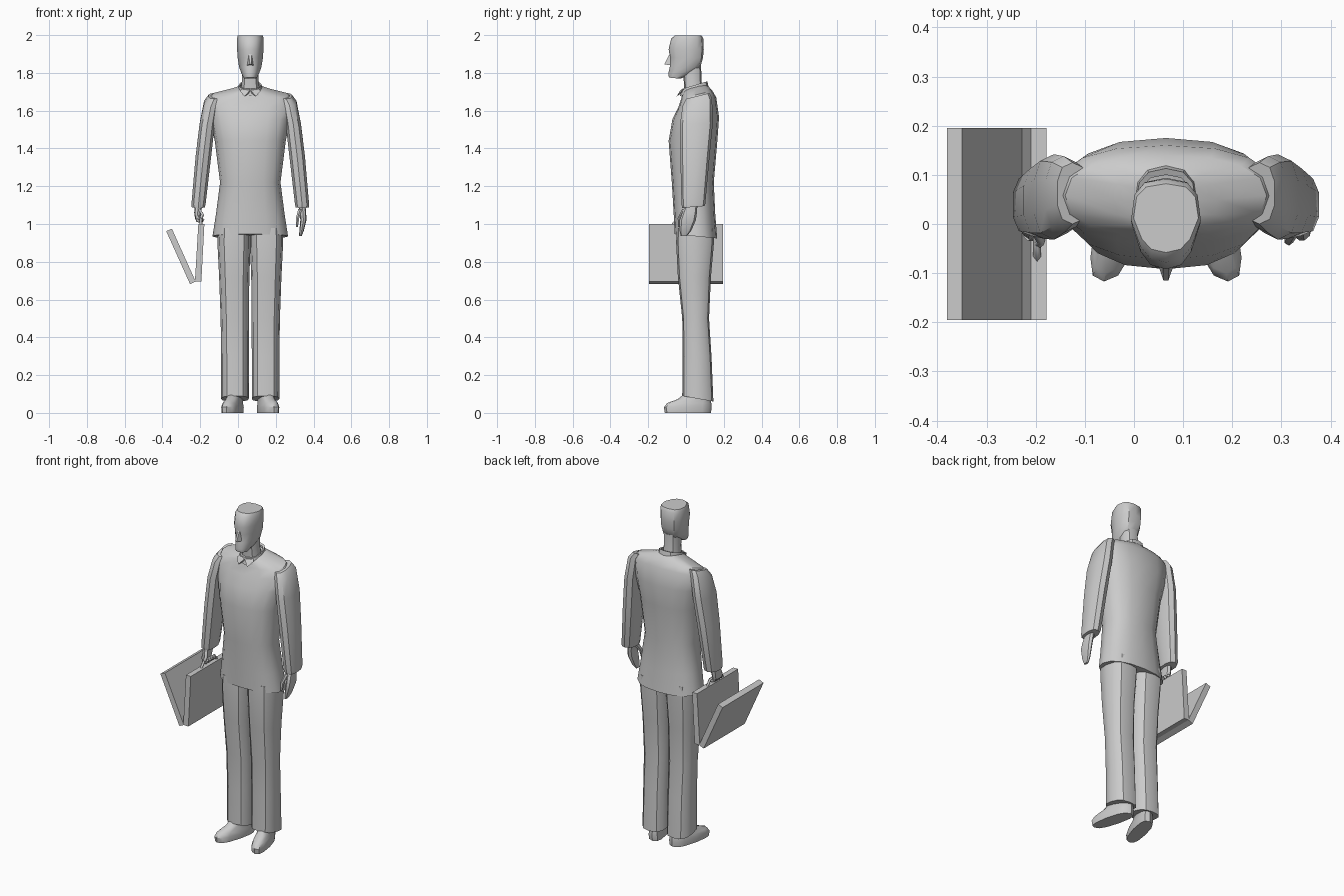
import bpy, bmesh, math
from mathutils import Vector

CX = 0.065  # centre line of the body


def finish(name, bm, angle=35):
    bmesh.ops.recalc_face_normals(bm, faces=bm.faces)
    me = bpy.data.meshes.new(name)
    bm.to_mesh(me)
    bm.free()
    ob = bpy.data.objects.new(name, me)
    bpy.context.collection.objects.link(ob)
    bpy.ops.object.select_all(action='DESELECT')
    ob.select_set(True)
    bpy.context.view_layer.objects.active = ob
    if angle:
        bpy.ops.object.shade_smooth_by_angle(angle=math.radians(angle))
    return ob


def loft(name, rings, n=12, p=0.8, taper=0.0, shear=0.0, s=1, caps=True, angle=35):
    """Skin rings of (z, centre x, half width, front y, back y[, tilt])."""
    bm = bmesh.new()
    loops = []
    for z, cx, hx, yf, yb, *tilt in rings:
        k = tilt[0] if tilt else 0
        loop = []
        for i in range(n):
            a = 2 * math.pi * i / n
            u, v = math.sin(a), -math.cos(a)
            u = math.copysign(abs(u) ** p, u) if abs(u) > 1e-6 else 0
            v = math.copysign(abs(v) ** p, v) if abs(v) > 1e-6 else 0
            dy = v * (yb - yf) / 2
            y = (yf + yb) / 2 + dy
            x = cx + u * hx * (1 - taper * max(0, -v)) + shear * y
            loop.append(bm.verts.new((CX + s * x, y, z + k * dy)))
        loops.append(loop)
    for a, b in zip(loops, loops[1:]):
        for i in range(n):
            j = (i + 1) % n
            bm.faces.new((a[i], a[j], b[j], b[i]))
    if caps:
        bm.faces.new(loops[0])
        bm.faces.new(loops[-1])
    return finish(name, bm, angle)


def prism(name, profile, y0, y1):
    """Extrude an x-z profile along y."""
    bm = bmesh.new()
    f = bm.faces.new([bm.verts.new((x, y0, z)) for x, z in profile])
    ext = bmesh.ops.extrude_face_region(bm, geom=[f])
    vs = [g for g in ext['geom'] if isinstance(g, bmesh.types.BMVert)]
    bmesh.ops.translate(bm, verts=vs, vec=(0, y1 - y0, 0))
    return finish(name, bm, 0)


def hull(name, pts):
    bm = bmesh.new()
    for q in pts:
        bm.verts.new(q)
    bmesh.ops.convex_hull(bm, input=bm.verts)
    return finish(name, bm, 0)


def tube(name, pts, r):
    cu = bpy.data.curves.new(name, 'CURVE')
    cu.dimensions = '3D'
    cu.bevel_depth = r
    cu.bevel_resolution = 0
    cu.use_fill_caps = True
    sp = cu.splines.new('POLY')
    sp.points.add(len(pts) - 1)
    for pt, q in zip(sp.points, pts):
        pt.co = (*q, 1)
    ob = bpy.data.objects.new(name, cu)
    bpy.context.collection.objects.link(ob)
    return ob


# Jacket body
loft("jacket", [
    (0.935, 0, 0.200, -0.060, 0.165, -0.10),
    (1.05, 0, 0.182, -0.065, 0.155),
    (1.22, 0, 0.160, -0.075, 0.147),
    (1.44, 0, 0.188, -0.092, 0.166),
    (1.56, 0, 0.212, -0.072, 0.175, 0.05),
    (1.645, 0, 0.228, -0.040, 0.160, 0.25),
    (1.685, 0, 0.205, -0.025, 0.140, 0.25),
    (1.71, 0, 0.105, -0.020, 0.120, 0.25),
    (1.725, 0, 0.060, -0.012, 0.105, 0.25)], n=16, p=0.85)

# Head, nose and neck
loft("head", [
    (1.772, 0, 0.034, -0.090, -0.030, -0.10),
    (1.795, 0, 0.046, -0.094, 0.030),
    (1.83, 0, 0.059, -0.086, 0.076),
    (1.88, 0, 0.067, -0.084, 0.090),
    (1.925, 0, 0.070, -0.092, 0.094),
    (1.982, 0, 0.071, -0.078, 0.092),
    (1.998, 0, 0.066, -0.058, 0.082)], n=12, p=0.7, taper=0.3, angle=40)
hull("nose", [(CX - 0.006, -0.084, 1.905), (CX + 0.006, -0.084, 1.905),
              (CX - 0.017, -0.08, 1.84), (CX + 0.017, -0.08, 1.84),
              (CX - 0.005, -0.115, 1.845), (CX + 0.005, -0.115, 1.845)])
loft("neck", [(1.69, 0, 0.054, -0.010, 0.092),
              (1.76, 0, 0.046, -0.012, 0.082),
              (1.84, 0, 0.046, -0.020, 0.080)], n=10)

# Shirt collar with two points
loft("collar", [(1.700, 0, 0.068, -0.032, 0.120, 0.30),
                (1.735, 0, 0.061, -0.024, 0.113, 0.30),
                (1.733, 0, 0.054, -0.014, 0.100, 0.30),
                (1.700, 0, 0.054, -0.014, 0.100, 0.30)], n=12, caps=False)
for s, side in ((1, "left"), (-1, "right")):
    hull("collar_point_" + side, [
        (CX + s * 0.002, -0.030, 1.708), (CX + s * 0.002, -0.020, 1.695),
        (CX + s * 0.030, -0.050, 1.675), (CX + s * 0.055, -0.022, 1.705),
        (CX + s * 0.045, -0.010, 1.715)])

    # Sleeve
    loft("sleeve_" + side, [
        (1.09, 0.275, 0.036, -0.020, 0.098, 0.08),
        (1.105, 0.274, 0.039, -0.024, 0.102),
        (1.36, 0.248, 0.043, -0.030, 0.125),
        (1.53, 0.228, 0.042, -0.032, 0.142, 0.05),
        (1.645, 0.208, 0.038, -0.018, 0.138, 0.25),
        (1.678, 0.190, 0.032, 0.000, 0.125, 0.25)], n=10, p=0.8, s=s)

    # Trouser leg
    loft("trouser_leg_" + side, [
        (0.075, 0.081, 0.073, -0.020, 0.145, -0.18),
        (0.30, 0.081, 0.073, -0.018, 0.135),
        (0.50, 0.082, 0.075, -0.020, 0.122),
        (0.72, 0.085, 0.080, -0.043, 0.132),
        (0.90, 0.086, 0.088, -0.052, 0.148),
        (0.98, 0.085, 0.087, -0.050, 0.148)], n=12, p=0.75, s=s)

    # Shoe, toe turned outward
    loft("shoe_" + side, [
        (0.0, 0.098, 0.045, -0.112, 0.132),
        (0.030, 0.098, 0.047, -0.117, 0.136),
        (0.052, 0.098, 0.042, -0.100, 0.134),
        (0.072, 0.096, 0.038, -0.045, 0.130),
        (0.120, 0.090, 0.034, 0.015, 0.120)],
        n=12, p=0.7, taper=0.12, shear=-0.24, s=s, angle=40)

# Hanging left hand with thumb
loft("left_hand", [
    (0.936, 0.265, 0.007, -0.028, 0.005),
    (0.965, 0.272, 0.012, -0.034, 0.028),
    (1.02, 0.281, 0.016, -0.034, 0.052),
    (1.06, 0.279, 0.017, -0.020, 0.058),
    (1.12, 0.270, 0.020, 0.005, 0.062)], n=8)
loft("left_thumb", [
    (0.985, 0.247, 0.006, -0.042, -0.026),
    (1.03, 0.250, 0.010, -0.044, -0.014),
    (1.08, 0.265, 0.012, -0.020, 0.020)], n=6)

# Right hand closed around the handle: palm, four fingers and thumb
loft("right_hand", [
    (1.025, 0.278, 0.014, -0.034, 0.045),
    (1.06, 0.279, 0.018, -0.028, 0.054),
    (1.12, 0.270, 0.020, 0.005, 0.062)], n=8, s=-1)
for i in range(4):
    y = -0.026 + i * 0.021
    tube("right_finger_%d" % (i + 1), [
        (-0.216, y, 1.045), (-0.214, y, 1.018), (-0.196, y, 1.012),
        (-0.184, y, 1.028)], 0.009)
tube("right_thumb", [(-0.203, -0.012, 1.075), (-0.188, -0.036, 1.05),
                     (-0.195, -0.040, 1.03)], 0.009)

# Open briefcase: two shells hinged at the bottom, plus handle
prism("case_inner_shell", [(-0.210, 1.0), (-0.178, 1.0), (-0.194, 0.695),
                           (-0.228, 0.695)], -0.195, 0.195)
prism("case_outer_shell", [(-0.380, 0.962), (-0.350, 0.975), (-0.224, 0.695),
                           (-0.254, 0.682)], -0.195, 0.195)
tube("case_handle", [(-0.197, -0.070, 0.995), (-0.197, -0.045, 1.028),
                     (-0.197, 0.055, 1.028), (-0.197, 0.080, 0.995)], 0.008)
